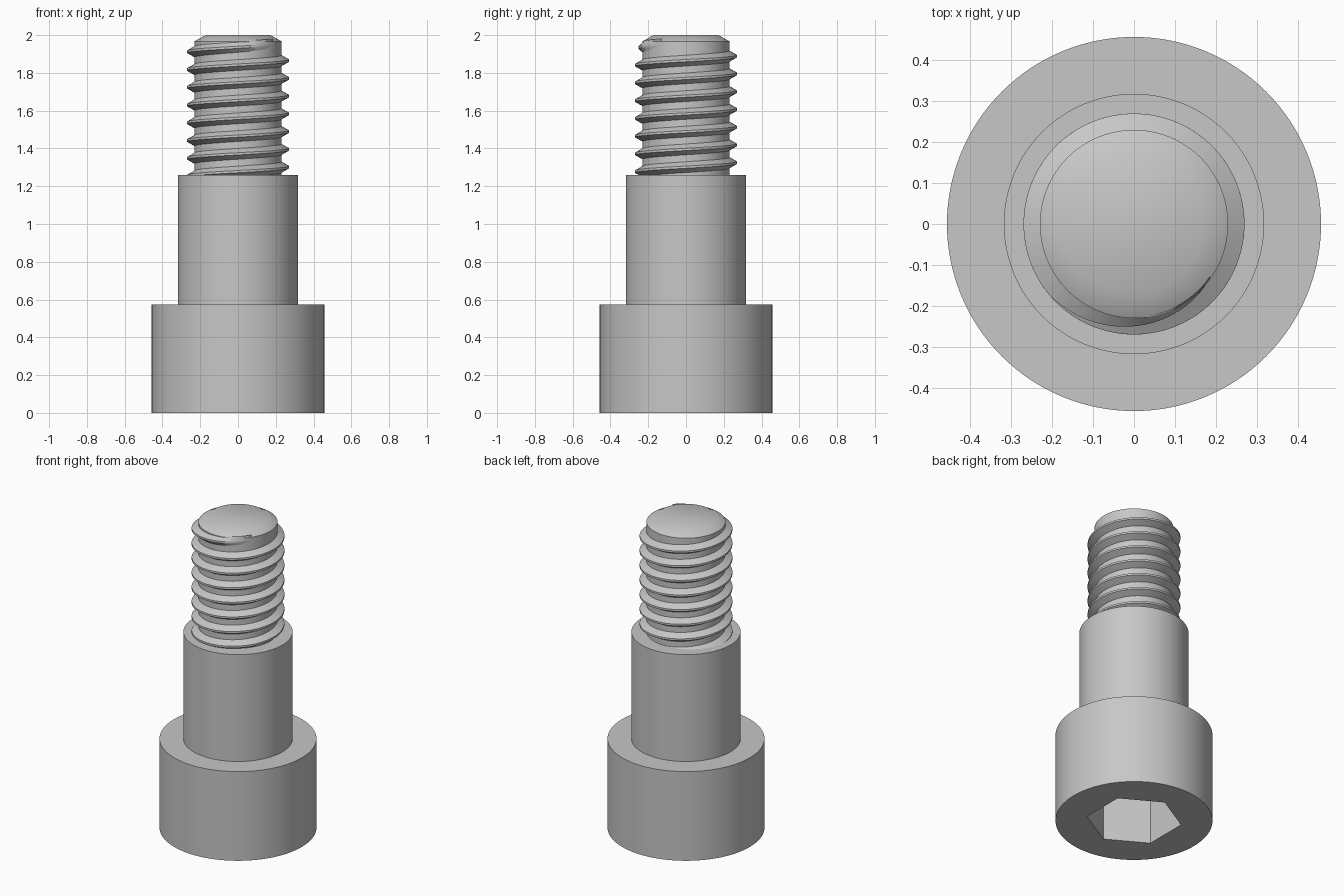
import bpy, bmesh
from math import cos, sin, pi, radians, tau

cube = bpy.data.objects.get("Cube")
if cube:
    bpy.data.objects.remove(cube, do_unlink=True)

steel = bpy.data.materials.new("grey_steel")
steel.use_nodes = True
GREY = (0.57, 0.57, 0.57, 1)
steel.diffuse_color = GREY
steel.node_tree.nodes["Principled BSDF"].inputs["Base Color"].default_value = GREY


def finish(bm, name):
    """Turn a bmesh into a linked, selected object."""
    bmesh.ops.recalc_face_normals(bm, faces=bm.faces)
    mesh = bpy.data.meshes.new(name)
    bm.to_mesh(mesh)
    bm.free()
    mesh.materials.append(steel)
    obj = bpy.data.objects.new(name, mesh)
    bpy.context.collection.objects.link(obj)
    bpy.ops.object.select_all(action='DESELECT')
    obj.select_set(True)
    bpy.context.view_layer.objects.active = obj
    return obj


def loft(rings, name):
    """Skin a list of equal rings of points and cap both ends."""
    bm = bmesh.new()
    loops = [[bm.verts.new(p) for p in ring] for ring in rings]
    for a, b in zip(loops, loops[1:]):
        for i in range(len(a)):
            j = (i + 1) % len(a)
            bm.faces.new((a[i], a[j], b[j], b[i]))
    bm.faces.new(loops[0])
    bm.faces.new(loops[-1])
    return finish(bm, name)


def circle(r, z, n, turn=0):
    return [(r * cos(turn + tau * i / n), r * sin(turn + tau * i / n), z)
            for i in range(n)]


# Body: head, shoulder, threaded core and chamfered tip
HEAD_R, SHOULDER_R, ROOT_R, CREST_R, TIP_R = 0.457, 0.318, 0.23, 0.27, 0.172
HEAD_Z, SHOULDER_Z, CHAMFER_Z, TOP_Z = 0.573, 1.26, 1.967, 2.0
profile = [(HEAD_R, 0), (HEAD_R, HEAD_Z), (SHOULDER_R, HEAD_Z),
           (SHOULDER_R, SHOULDER_Z), (ROOT_R, SHOULDER_Z),
           (ROOT_R, CHAMFER_Z), (TIP_R, TOP_Z)]
body = loft([circle(r, z, 128) for r, z in profile], "bolt_body")

# Hexagonal key socket in the underside of the head
cutter = loft([circle(0.278, z, 6, pi / 6) for z in (-0.1, 0.33)], "socket_cutter")
cutter.hide_render = True
cut = body.modifiers.new("socket", 'BOOLEAN')
cut.operation = 'DIFFERENCE'
cut.solver = 'EXACT'
cut.object = cutter
bpy.ops.object.select_all(action='DESELECT')
body.select_set(True)
bpy.context.view_layer.objects.active = body
bpy.ops.object.modifier_apply(modifier=cut.name)
bpy.data.objects.remove(cutter, do_unlink=True)
bpy.ops.object.shade_smooth_by_angle(angle=radians(30))

# Helical thread, rising out of the shoulder and fading into the core
PITCH, START_Z, STEPS = 0.094, 1.207, 96
END, FADE = 7 * 360 + 325, 105
count = int(END / 360 * STEPS)
rings = []
for k in range(count + 1):
    deg = END * k / count
    a, z = radians(deg), START_Z + PITCH * deg / 360
    fade = min(1, (END - deg) / FADE)
    crest = ROOT_R + (CREST_R - ROOT_R) * fade - 0.002 * (1 - fade)
    section = [(ROOT_R - 0.004, -0.031), (crest, -0.006),
               (crest, 0.006), (ROOT_R - 0.004, 0.031)]
    rings.append([(r * cos(a), r * sin(a), z + dz) for r, dz in section])
loft(rings, "thread")
bpy.ops.object.shade_smooth_by_angle(angle=radians(30))
